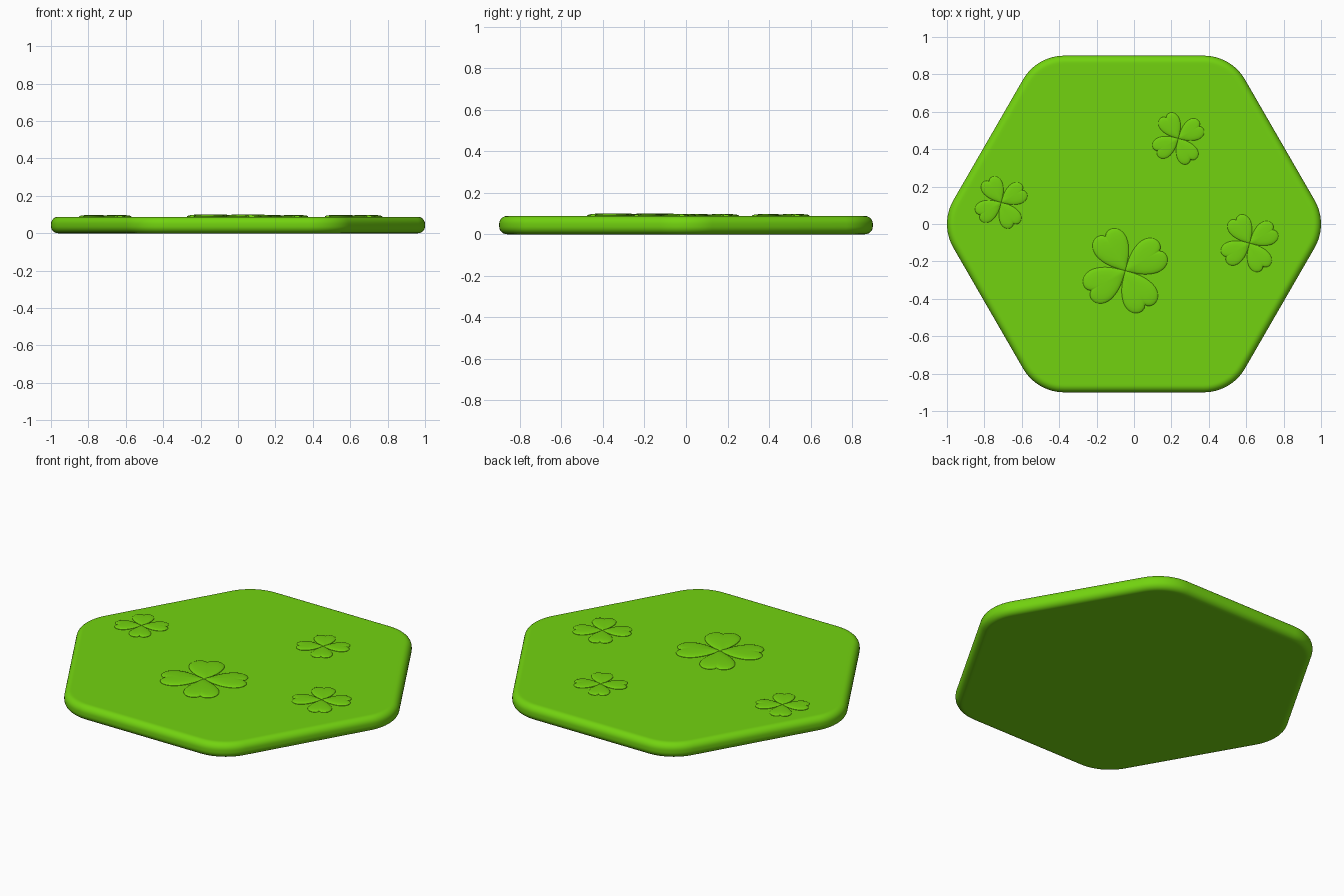
import bpy, bmesh, math
from mathutils import Vector

if "Cube" in bpy.data.objects:
    bpy.data.objects.remove(bpy.data.objects["Cube"])

green = bpy.data.materials.new("leaf green")
green.diffuse_color = (0.17, 0.65, 0.005, 1)
green.use_nodes = True
green.node_tree.nodes["Principled BSDF"].inputs["Base Color"].default_value = green.diffuse_color


def make(name, rings, tip=None):
    """Skin a stack of closed rings, bottom to top; flat caps or a pointed top."""
    bm = bmesh.new()
    vs = [[bm.verts.new(p) for p in r] for r in rings]
    n = len(vs[0])
    for a, b in zip(vs, vs[1:]):
        for i in range(n):
            j = (i + 1) % n
            bm.faces.new((a[i], a[j], b[j], b[i]))
    bm.faces.new(vs[0][::-1])
    if tip:
        t = bm.verts.new(tip)
        for i in range(n):
            bm.faces.new((vs[-1][i], vs[-1][(i + 1) % n], t))
    else:
        bm.faces.new(vs[-1])
    bmesh.ops.recalc_face_normals(bm, faces=bm.faces)
    me = bpy.data.meshes.new(name)
    bm.to_mesh(me)
    bm.free()
    me.materials.append(green)
    ob = bpy.data.objects.new(name, me)
    bpy.context.collection.objects.link(ob)
    bpy.ops.object.select_all(action='DESELECT')
    ob.select_set(True)
    bpy.context.view_layer.objects.active = ob
    bpy.ops.object.shade_smooth_by_angle(angle=math.radians(40))
    return ob


# Hexagonal tile with rounded corners and rounded rims
H, BEVEL, CORNER = 0.088, 0.038, 0.255
CENTRE = (0.9 - CORNER) / math.cos(math.pi / 6)


def hexagon(inset, z):
    pts = []
    for k in range(6):
        a = k * math.pi / 3
        for s in range(13):
            t = a - math.pi / 6 + s / 12 * math.pi / 3
            r = CORNER - inset
            pts.append((CENTRE * math.cos(a) + r * math.cos(t),
                        CENTRE * math.sin(a) + r * math.sin(t), z))
    return pts


steps = [i / 8 * math.pi / 2 for i in range(9)]
lower = [(BEVEL * (1 - math.sin(t)), BEVEL * (1 - math.cos(t))) for t in steps]
profile = [(BEVEL + 0.01, 0)] + lower
profile += [(o, H - z) for o, z in reversed(profile)]
make("hexagon_tile", [hexagon(o, z) for o, z in profile])

# Heart-shaped clover leaf, half outline from stem to notch, mirrored
half = [(0.03, 0.029), (0.07, 0.062), (0.115, 0.086), (0.16, 0.097),
        (0.2, 0.09), (0.227, 0.068), (0.237, 0.038), (0.229, 0.012)]
ctrl = [(0, 0)] + [(u, -v) for u, v in half] + [(0.217, 0)] + half[::-1]


def smooth(c, sub=4):
    """Closed Catmull-Rom curve through the control points."""
    out, n = [], len(c)
    for i in range(n):
        p0, p1, p2, p3 = (Vector(c[(i + k) % n]) for k in (-1, 0, 1, 2))
        for s in range(sub):
            t = s / sub
            out.append(0.5 * (2 * p1 + (p2 - p0) * t + (2 * p0 - 5 * p1 + 4 * p2 - p3) * t * t
                              + (3 * p1 - p0 - 3 * p2 + p3) * t ** 3))
    return out


outline = smooth(ctrl)
MID = Vector((0.14, 0))


def leaf(name, cx, cy, scale, angle):
    ca, sa = math.cos(angle), math.sin(angle)

    def place(p, z):
        return (cx + scale * (p.x * ca - p.y * sa), cy + scale * (p.x * sa + p.y * ca), z)
    rise = 0.002 + 0.009 * scale
    dome = [(1, H - 0.01), (1, H + 0.002), (0.97, H + 0.002 + rise * 0.25), (0.9, H + 0.002 + rise * 0.5),
            (0.75, H + 0.002 + rise * 0.75), (0.5, H + 0.002 + rise * 0.93)]
    rings = [[place(MID + (p - MID) * s, z) for p in outline] for s, z in dome]
    make(name, rings, place(MID, H + 0.002 + rise))


# Four clovers, four leaves each
clovers = [("large", -0.047, -0.25, 0.98), ("back", 0.237, 0.457, 0.6),
           ("left", -0.71, 0.115, 0.605), ("right", 0.618, -0.103, 0.665)]
for label, x, y, s in clovers:
    for k in range(4):
        leaf(f"{label}_clover_leaf_{k + 1}", x, y, s, math.radians(30 + 90 * k))
